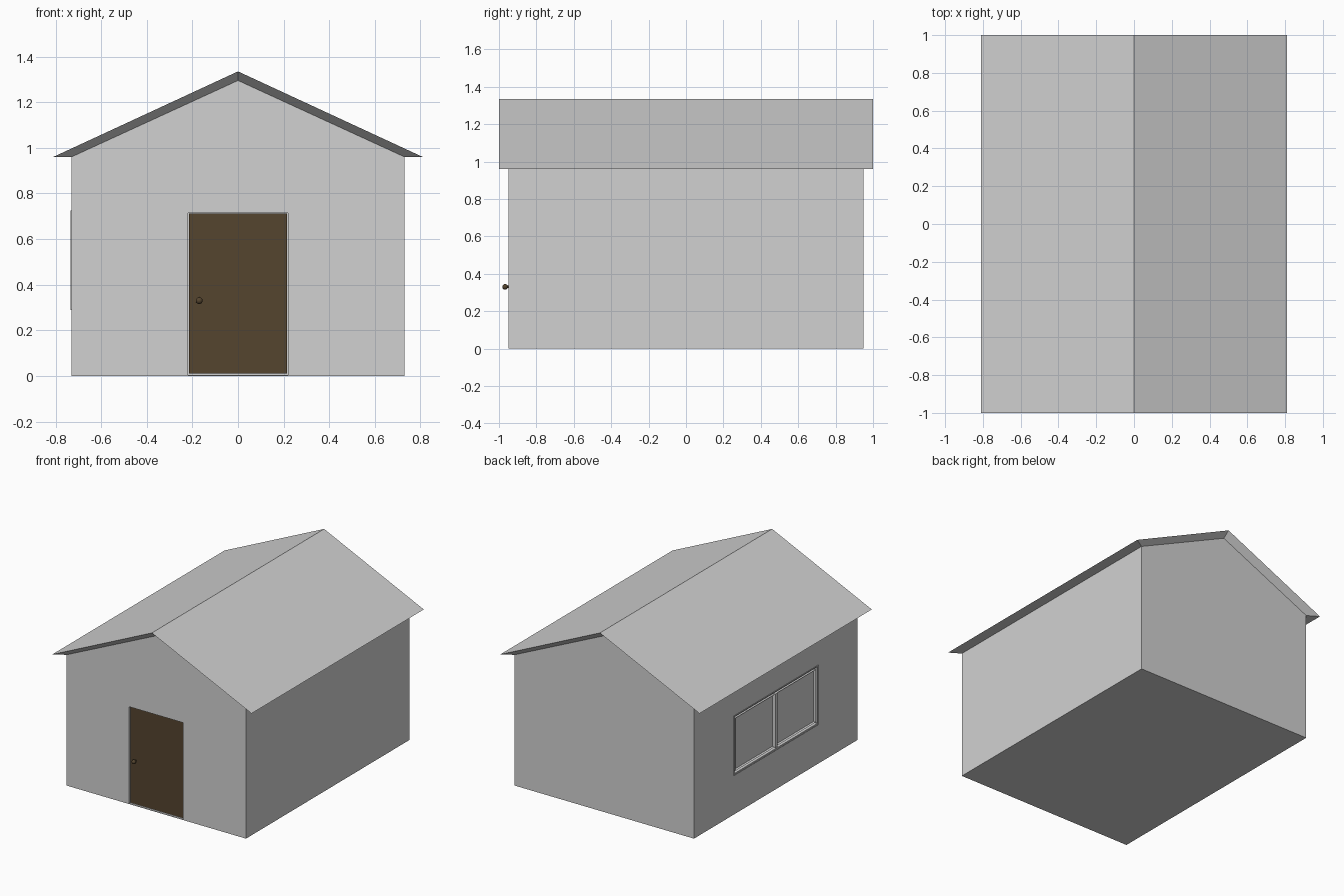
import bpy, bmesh
from mathutils import Matrix, Vector

default = bpy.data.objects.get("Cube")
if default:
    bpy.data.objects.remove(default, do_unlink=True)


def material(name, rgb):
    m = bpy.data.materials.new(name)
    m.use_nodes = True
    m.diffuse_color = (*rgb, 1)
    m.node_tree.nodes["Principled BSDF"].inputs["Base Color"].default_value = (*rgb, 1)
    return m


GREY = material("plain_grey", (0.64, 0.64, 0.64))
BROWN = material("dark_brown", (0.089, 0.058, 0.028))


def finish(name, bm, mat):
    bmesh.ops.recalc_face_normals(bm, faces=bm.faces)
    mesh = bpy.data.meshes.new(name)
    bm.to_mesh(mesh)
    bm.free()
    mesh.materials.append(mat)
    ob = bpy.data.objects.new(name, mesh)
    bpy.context.collection.objects.link(ob)
    return ob


def box(name, low, high, mat):
    low, high = Vector(low), Vector(high)
    bm = bmesh.new()
    size = Matrix.Diagonal((*(high - low), 1))
    bmesh.ops.create_cube(bm, size=1, matrix=Matrix.Translation((low + high) / 2) @ size)
    return finish(name, bm, mat)


def frame(name, y0, y1, z0, z1, width, x_out, depth):
    """Rectangular ring in the side wall's plane, extruded inwards."""
    bm = bmesh.new()
    corners = [(y0, z0), (y1, z0), (y1, z1), (y0, z1)]
    face = bm.faces.new([bm.verts.new((x_out, y, z)) for y, z in corners])
    bmesh.ops.inset_region(bm, faces=[face], thickness=width, use_boundary=True)
    bmesh.ops.delete(bm, geom=[face], context='FACES_ONLY')
    ext = bmesh.ops.extrude_face_region(bm, geom=bm.faces[:], use_keep_orig=True)
    moved = [g for g in ext["geom"] if isinstance(g, bmesh.types.BMVert)]
    bmesh.ops.translate(bm, verts=moved, vec=(depth, 0, 0))
    return finish(name, bm, GREY)


def cut(target, cutter):
    cutter.hide_render = True
    cutter.hide_viewport = True
    mod = target.modifiers.new(cutter.name, 'BOOLEAN')
    mod.operation = 'DIFFERENCE'
    mod.solver = 'EXACT'
    mod.object = cutter


HALF_W, HALF_D, EAVE, GABLE = 0.73, 0.95, 0.96, 1.295

# Walls: gabled prism
profile = [(-HALF_W, 0), (HALF_W, 0), (HALF_W, EAVE), (0, GABLE), (-HALF_W, EAVE)]
bm = bmesh.new()
end = bm.faces.new([bm.verts.new((x, -HALF_D, z)) for x, z in profile])
ext = bmesh.ops.extrude_face_region(bm, geom=[end], use_keep_orig=True)
bmesh.ops.translate(bm, vec=(0, 2 * HALF_D, 0),
                    verts=[g for g in ext["geom"] if isinstance(g, bmesh.types.BMVert)])
walls = finish("walls", bm, GREY)

# Roof: slopes, level eaves and rims that taper back to the gable walls
inner = [(-HALF_W, EAVE), (0, GABLE), (HALF_W, EAVE)]
outer = [(-0.81, EAVE), (0, 1.335), (0.81, EAVE)]
bm = bmesh.new()


def row(points, y):
    return [bm.verts.new((x, y, z)) for x, z in points]


rows = [row(inner, -HALF_D), row(outer, -1), row(outer, 1), row(inner, HALF_D)]
for a, b in zip(rows, rows[1:]):
    for i in range(2):
        bm.faces.new((a[i], a[i + 1], b[i + 1], b[i]))
for i in (0, 2):
    bm.faces.new([r[i] for r in rows])
finish("roof", bm, GREY)

# Door set back in its opening
cut(walls, box("door_opening_cutter", (-0.22, -1.1, 0.004), (0.22, -0.935, 0.715), GREY))
box("door", (-0.214, -0.942, 0.01), (0.214, -0.93, 0.711), BROWN)

# Door knob on a short stem
for name, radius, y in (("door_knob_stem", 0.006, -0.95), ("door_knob", 0.015, -0.967)):
    bm = bmesh.new()
    place = Matrix.Translation((-0.17, y, 0.33))
    if name == "door_knob":
        bmesh.ops.create_uvsphere(bm, u_segments=20, v_segments=12, radius=radius, matrix=place)
    else:
        bmesh.ops.create_cone(bm, cap_ends=True, segments=12, radius1=radius, radius2=radius,
                              depth=0.025, matrix=place @ Matrix.Rotation(1.5708, 4, 'X'))
    knob = finish(name, bm, BROWN)
    for p in knob.data.polygons:
        p.use_smooth = len(p.vertices) < 5

# Window recess on the right wall, with trim, centre post and two sashes
Y, LOW, HIGH = 0.49, 0.29, 0.725
cut(walls, box("window_opening_cutter", (-0.9, -Y + 0.01, LOW + 0.01),
               (-0.71, Y - 0.01, HIGH - 0.01), GREY))
frame("window_trim", -Y, Y, LOW, HIGH, 0.024, -0.735, 0.03)
box("window_post", (-0.735, -0.012, LOW + 0.02), (-0.705, 0.012, HIGH - 0.02), GREY)
for name, y0, y1 in (("front_sash", -Y + 0.024, -0.012), ("back_sash", 0.012, Y - 0.024)):
    frame(name, y0, y1, LOW + 0.024, HIGH - 0.024, 0.012, -0.729, 0.024)
